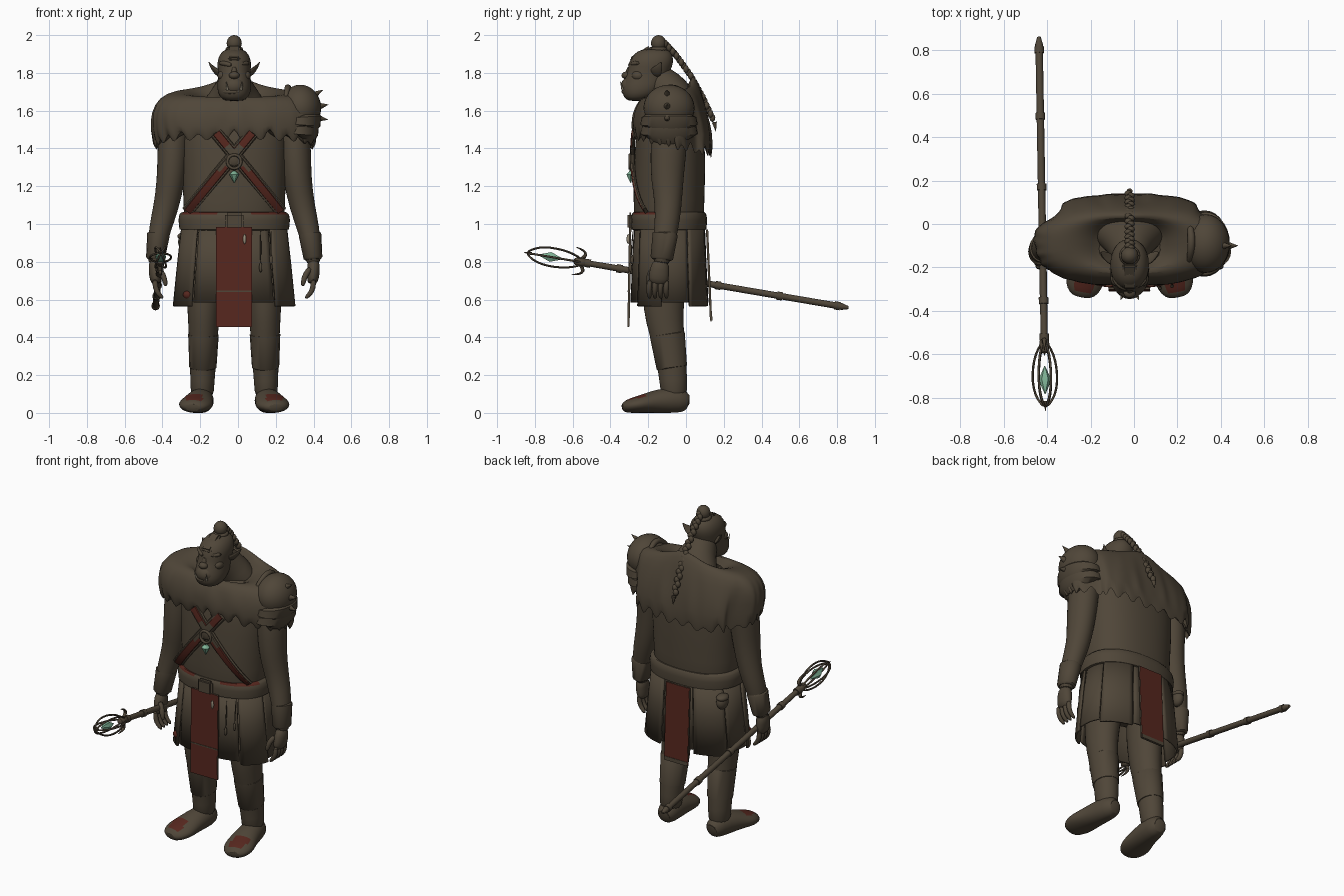
import bpy, bmesh, random
from math import sin, cos, pi, radians, exp
from mathutils import Vector, Matrix

if "Cube" in bpy.data.objects:
    bpy.data.objects.remove(bpy.data.objects["Cube"])
random.seed(4)
MID = -0.02  # the body's centre line


def material(name, *rgb):
    m = bpy.data.materials.new(name)
    m.use_nodes = True
    m.diffuse_color = (*rgb, 1)
    m.node_tree.nodes["Principled BSDF"].inputs["Base Color"].default_value = (*rgb, 1)
    return m


BROWN = material("dark brown", .079, .061, .04)
RED = material("dull red", .093, .02, .013)
GREEN = material("pale green crystal", .21, .44, .3)
BONE = material("bone", .3, .26, .19)


def finish(name, bm, mat, subdiv=0):
    bmesh.ops.recalc_face_normals(bm, faces=bm.faces)
    mesh = bpy.data.meshes.new(name)
    bm.to_mesh(mesh)
    bm.free()
    mesh.materials.append(mat)
    mesh.shade_smooth()
    mesh.set_sharp_from_angle(angle=radians(45))
    ob = bpy.data.objects.new(name, mesh)
    bpy.context.collection.objects.link(ob)
    if subdiv:
        ob.modifiers.new("smooth", "SUBSURF").levels = subdiv
        ob.modifiers["smooth"].render_levels = subdiv
    return ob


def oval(angle, rx, ry, power=2):
    c, s = cos(angle), sin(angle)
    k = (abs(c) ** power + abs(s) ** power) ** (-1 / power)
    return rx * c * k, ry * s * k


def tube(name, points, mat=BROWN, n=16, power=2, flat=False, subdiv=1):
    """Skin oval rings (x, y, z, radius, radius) along a path."""
    bm = bmesh.new()
    pos = [Vector(p[:3]) for p in points]
    rings = []
    for i, p in enumerate(points):
        t = (pos[min(i + 1, len(pos) - 1)] - pos[max(i - 1, 0)]).normalized()
        if flat:
            t = Vector((0, 0, 1))
        ref = Vector((0, 1, 0)) if abs(t.x) > .8 else Vector((1, 0, 0))
        u = (ref - t * t.dot(ref)).normalized()
        v = t.cross(u)
        ring = []
        for j in range(n):
            a, b = oval(2 * pi * j / n, p[3], p[-1], power)
            ring.append(bm.verts.new(pos[i] + u * a + v * b))
        rings.append(ring)
    for low, high in zip(rings, rings[1:]):
        for j in range(n):
            k = (j + 1) % n
            bm.faces.new((low[j], low[k], high[k], high[j]))
    bm.faces.new(rings[0])
    bm.faces.new(rings[-1])
    return finish(name, bm, mat, subdiv)


def stack(name, rows, **kw):
    """Level rings on the centre line: (z, y, rx, ry)."""
    return tube(name, [(MID, y, z, rx, ry) for z, y, rx, ry in rows], flat=True, **kw)


def ball(name, at, size, mat=BROWN, seg=20):
    bm = bmesh.new()
    bmesh.ops.create_uvsphere(bm, u_segments=seg, v_segments=seg // 2 + 2, radius=1)
    bm.transform(Matrix.Translation(at) @ Matrix.Diagonal((*size, 1)))
    return finish(name, bm, mat)


def box(name, at, size, mat=BROWN, tilt=0, bevel=.004):
    bm = bmesh.new()
    bmesh.ops.create_cube(bm, size=1)
    bm.transform(Matrix.Translation(at) @ Matrix.Rotation(tilt, 4, "X") @ Matrix.Diagonal((*size, 1)))
    bmesh.ops.bevel(bm, geom=bm.edges[:], offset=bevel, segments=2, affect="EDGES")
    return finish(name, bm, mat)


def spike(name, base, tip, r, mat=BROWN):
    return tube(name, [(*base, r), (*tip, .001)], mat, n=10, subdiv=0)


def paint(ob, mat, rule):
    ob.data.materials.append(mat)
    for f in ob.data.polygons:
        if rule(f.center, f.normal):
            f.material_index = 1


def ring(name, at, major, minor, axis):
    bpy.ops.mesh.primitive_torus_add(location=at, major_radius=major, minor_radius=minor,
                                     major_segments=28, minor_segments=8)
    ob = bpy.context.object
    ob.name = name
    ob.rotation_euler = Vector(axis).to_track_quat("Z", "Y").to_euler()
    ob.data.materials.append(BROWN)
    ob.data.shade_smooth()


# Trunk, hips and neck
stack("torso", [(.95, -.09, .26, .18), (1.06, -.09, .268, .186), (1.2, -.09, .272, .19),
                (1.35, -.085, .28, .188), (1.5, -.085, .28, .18), (1.6, -.08, .24, .15),
                (1.66, -.07, .13, .11)], n=32, power=2.3)
stack("hips", [(.74, -.09, .2, .13), (.8, -.09, .24, .16), (1, -.09, .26, .18)], n=24)
tube("neck", [(MID, -.03, 1.6, .19, .11), (MID, -.06, 1.67, .15, .11), (MID, -.11, 1.73, .1, .1),
              (MID, -.17, 1.78, .075, .085), (MID, -.19, 1.82, .05, .05)])

# Fur mantle: ragged hem, narrow hump at the nape, squared back
SEG = 84
mantle = stack("fur_mantle", [(1.62, -.1, .12, .08), (1.67, -.095, .17, .1), (1.7, -.09, .24, .12),
                              (1.7, -.09, .32, .135), (1.67, -.087, .4, .165), (1.59, -.085, .44, .195),
                              (1.5, -.072, .44, .213), (1.385, -.068, .42, .21), (1.52, -.07, .36, .17)],
               n=SEG, power=2.6)
tilts = [.15, .2, .2, .2, .1, 0, -.1, -.3, 0]
humps = [.02, .05, .06, .05, .03, 0, 0, 0, 0]
for i, v in enumerate(mantle.data.vertices):
    row, col = divmod(i, SEG)
    d = v.co.x - MID
    v.co.z += tilts[row] * (v.co.y + .08)
    v.co.z += humps[row] * max(0, (v.co.y + .1) / .13) * exp(-(d / .13) ** 2)
    limit = max(.31, .44 - max(0, v.co.y + .02) * 1.7)
    v.co.x = MID + max(-limit, min(limit, d))
    if row == 7:
        v.co.z += random.uniform(-.05, -.03) if col % 3 else random.uniform(.02, .1)
    elif row > 4:
        out = Vector((d, v.co.y + .07, 0)).normalized()
        v.co += out * random.uniform(-.009, .009)

# Head
stack("head", [(1.65, -.265, .045, .04), (1.67, -.25, .078, .08), (1.715, -.23, .093, .115),
               (1.77, -.21, .086, .115), (1.81, -.195, .086, .112), (1.855, -.185, .092, .12),
               (1.9, -.175, .078, .105), (1.93, -.165, .045, .065)], n=24, power=2.2)
ball("muzzle", (MID, -.295, 1.73), (.058, .05, .05))
ball("nose", (MID, -.317, 1.787), (.028, .024, .02))
tube("nose_bridge", [(MID, -.31, 1.78, .02), (MID, -.295, 1.84, .013)])
tube("lower_lip", [(MID + x, y, 1.7, .012) for x, y in [(-.06, -.3), (-.03, -.332), (.03, -.332), (.06, -.3)]])
box("hair_stripe", (MID, -.238, 1.9), (.068, .13, .03), tilt=radians(32), bevel=.01)
ball("topknot", (MID, -.145, 1.957), (.04, .04, .043))
ring("topknot_band", (MID, -.145, 1.925), .035, .012, (0, 0, 1))
for s, side in (1, "left"), (-1, "right"):
    X = lambda d: MID + s * d
    tube(side + "_brow", [(X(.008), -.3, 1.838, .012), (X(.045), -.288, 1.85, .015),
                          (X(.08), -.245, 1.852, .01)])
    ball(side + "_eye", (X(.04), -.282, 1.828), (.013, .01, .008))
    ball(side + "_cheek", (X(.058), -.252, 1.785), (.03, .035, .028))
    spike(side + "_tusk", (X(.036), -.335, 1.71), (X(.042), -.348, 1.755), .007, BONE)
    tube(side + "_ear", [(X(.07), -.17, 1.79, .012, .03), (X(.1), -.155, 1.81, .012, .032),
                         (X(.122), -.14, 1.835, .007, .016), (X(.136), -.13, 1.86, .002, .002)])

# Braid down the back
path = [Vector((MID, y, z)) for y, z in [(-.11, 1.955), (-.05, 1.89), (.025, 1.785), (.09, 1.67), (.15, 1.54)]]
for i in range(24):
    k, f = divmod(i / 6, 1)
    p = path[int(k)].lerp(path[int(k) + 1], f)
    ball("braid_knot", p + Vector((.006 * (-1) ** i, 0, 0)), (.018, .015, .021), seg=12)
spike("braid_end", path[-1], path[-1] + Vector((0, .008, -.05)), .014)

# Arms, hands, legs and boots on both sides
for s, side in (1, "left"), (-1, "right"):
    X = lambda d: MID + s * d
    tube(side + "_arm", [(X(d), y, z, a, b) for d, y, z, a, b in [
        (.29, -.08, 1.6, .06, .07), (.32, -.085, 1.5, .085, .1), (.325, -.095, 1.36, .084, .096),
        (.335, -.1, 1.23, .076, .088), (.36, -.092, 1.09, .068, .07), (.395, -.105, .97, .06, .066),
        (.415, -.125, .85, .045, .053), (.42, -.13, .78, .04, .045)]])
    tube(side + "_bracer", [(X(d), y, z, a, b) for d, y, z, a, b in [
        (.4, -.11, .95, .05, .06), (.401, -.11, .945, .06, .067), (.417, -.128, .82, .05, .06),
        (.418, -.129, .81, .04, .05)]], subdiv=0)
    tube(side + "_palm", [(X(.42), -.13, .81, .034, .042), (X(.42), -.14, .76, .034, .052),
                          (X(.417), -.145, .71, .033, .056), (X(.41), -.148, .68, .022, .045)])
    for i in range(4):
        y = -.192 + .03 * i
        tube(side + "_finger", [(X(.42), y, .71, .016), (X(.418), y - .003, .66, .015),
                                (X(.402), y - .004, .63, .014), (X(.375), y, .605, .009)], n=10)
    tube(side + "_thumb", [(X(.405), -.17, .77, .016), (X(.375), -.195, .73, .017),
                           (X(.365), -.2, .69, .014), (X(.362), -.2, .67, .008)], n=10)
    tube(side + "_leg", [(X(d), y, z, a, b) for d, y, z, a, b in [
        (.15, -.1, .9, .11, .13), (.155, -.115, .7, .1, .12), (.162, -.12, .54, .088, .108),
        (.163, -.105, .44, .08, .095), (.165, -.08, .3, .074, .082), (.168, -.066, .17, .064, .074),
        (.17, -.062, .06, .064, .072)]])
    tube(side + "_boot_cuff", [(X(.163), -.1, .42, .074, .085), (X(.163), -.099, .415, .081, .093),
                               (X(.166), -.075, .24, .072, .081), (X(.166), -.074, .235, .062, .072)], subdiv=0)
    foot = tube(side + "_foot", [(X(d), y, z, a, b) for d, y, z, a, b in [
        (.165, .02, .05, .04, .04), (.168, -.03, .07, .065, .072), (.185, -.15, .062, .074, .064),
        (.197, -.22, .05, .087, .05), (.207, -.26, .043, .09, .044), (.216, -.31, .035, .074, .036),
        (.222, -.338, .026, .04, .02)]], n=32)
    for v in foot.data.vertices:
        v.co.z = max(v.co.z, 0)
    paint(foot, RED, lambda c, n: n.z > .3 and -.31 < c.y < -.21 and abs(c.x - X(.212)) < .045)

# Spiked pauldron on the left shoulder
ball("pauldron_dome", (.33, -.09, 1.615), (.11, .135, .122), seg=28)
for i in range(2):
    x, z = .325 - .012 * i, 1.57 - .05 * i
    tube("pauldron_plate", [(x, -.09, z, .09, .12), (x + .003, -.09, z - .005, .113, .145),
                            (x + .003, -.09, z - .045, .108, .152), (x, -.09, z - .05, .09, .12)],
         n=28, subdiv=0)
tube("pauldron_crest", [(.25, -.18, 1.66, .012), (.262, -.13, 1.715, .016), (.265, -.08, 1.727, .018),
                        (.262, -.03, 1.715, .016), (.25, .02, 1.66, .012)])
for x, base, end, tip in ((.38, 1.67, .45, 1.71), (.41, 1.62, .478, 1.632), (.4, 1.565, .476, 1.552)):
    spike("pauldron_spike", (x, -.1, base), (end, -.1, tip), .028)

# Crossed chest straps, red inlays broken by the ring
for s in (1, -1):
    for label, wide, lift, mat in (("strap", .034, .192, BROWN), ("strap_inlay", .022, .199, RED)):
        pts = []
        for i in range(13):
            d = .095 - .0285 * i
            y = -.088 - lift * (1 - (abs(d) / .3) ** 2.3) ** (1 / 2.3)
            pts.append((MID + s * d, y, 1.482 - .0345 * i, wide, .009))
        strap = tube(label, pts, mat, n=8, power=4, subdiv=0)
        paint(strap, BROWN, lambda c, n: abs(c.z - 1.35) < .055)
ring("chest_ring", (MID, -.297, 1.33), .036, .008, (0, 1, 0))
ball("chest_stud", (MID, -.285, 1.345), (.034, .014, .04))
tube("pendant_cord", [(MID, -.295, 1.3, .004), (MID, -.295, 1.27, .004)], n=8)
tube("pendant_crystal", [(MID, -.293, 1.28, .008), (MID, -.293, 1.262, .026), (MID, -.293, 1.218, .002)],
     GREEN, n=6, subdiv=0)

# Belt and buckle
belt = stack("belt", [(.965, -.09, .27, .185), (.972, -.09, .29, .198), (1.02, -.09, .295, .202),
                      (1.05, -.09, .29, .198), (1.062, -.09, .278, .19), (1.064, -.09, .25, .17)],
             n=40, power=2.3, subdiv=0)
paint(belt, RED, lambda c, n: c.z > 1.052 and c.y < -.15 and abs(c.x - MID) > .07)
box("buckle", (MID, -.295, 1.015), (.1, .03, .09), bevel=.012)

# Skirt panels hung round the hips
for k in range(9):
    bm = bmesh.new()
    start = radians(-90 + 20 + 40 * (k - .5))
    grid = []
    for z, rx, ry in ((1, .275, .188), (.8, .298, .196), (.585 - .02 * (k % 2), .322, .207)):
        grow = .006 * (k % 2)
        row = []
        for j in range(9):
            a, b = oval(start + radians(4.8 * j), rx + grow, ry + grow, 2.3)
            row.append(bm.verts.new((MID + a, -.088 + b, z)))
        grid.append(row)
    for low, high in zip(grid, grid[1:]):
        for j in range(8):
            bm.faces.new((low[j], low[j + 1], high[j + 1], high[j]))
    finish("skirt_panel", bm, BROWN).modifiers.new("thickness", "SOLIDIFY").thickness = .012

# Loincloths with red outer faces, pouch and hanging charms
front_cloth = box("front_loincloth", (MID - .002, -.3, .72), (.19, .012, .53), tilt=radians(-1), bevel=.002)
paint(front_cloth, RED, lambda c, n: n.y < -.5)
box("front_loincloth_fold", (MID, -.307, .645), (.19, .006, .008), bevel=.001)
back_cloth = box("back_loincloth", (-.025, .122, .73), (.165, .012, .48), tilt=radians(2.5), bevel=.002)
paint(back_cloth, RED, lambda c, n: n.y > .5)
box("back_loincloth_trim", (-.025, .133, .5), (.168, .014, .03))
ball("skirt_patch", (-.265, -.228, .625), (.026, .02, .022), RED)
ball("hip_pouch", (-.285, .045, .905), (.032, .042, .045))
ball("pouch_flap", (-.287, .045, .935), (.034, .044, .02))
for x, y, drop, mat in ((.035, -.306, .92, BONE), (.12, -.295, .77, BROWN), (.175, -.285, .81, BROWN)):
    tube("charm_cord", [(x, y + .015, .98, .004), (x, y, drop, .004)], n=8)
    ball("charm", (x, y, drop), (.009, .009, .026), mat, seg=10)

# Staff with caged crystal
tail, tip = Vector((-.437, .86, .557)), Vector((-.407, -.86, .85))
axis = (tip - tail).normalized()
side_dir = axis.cross(Vector((0, 0, 1))).normalized()
up_dir = side_dir.cross(axis)


def on_staff(dist, r=0, angle=0):
    return tail + axis * dist + (side_dir * cos(angle) + up_dir * sin(angle)) * r


tube("staff_shaft", [(*on_staff(d), r) for d, r in ((0, .008), (.035, .018), (.06, .017), (1.2, .017), (1.47, .015))],
     subdiv=0)
for d in (.06, .37, .7, 1.23, 1.4):
    tube("staff_band", [(*on_staff(d - .015), .022), (*on_staff(d + .015), .022)], subdiv=0)
tube("staff_collar", [(*on_staff(d), r) for d, r in ((1.4, .02), (1.44, .027), (1.48, .018))])
for k in range(6):
    a = k * pi / 3
    tube("cage_wire", [(*on_staff(d, r, a), .006) for d, r in (
        (1.43, .015), (1.48, .042), (1.54, .055), (1.61, .058), (1.67, .046), (1.71, .022), (1.725, .003))], n=8)
for a in (pi / 2, -pi / 2):
    tube("staff_claw", [(*on_staff(d, r, a), w) for d, r, w in (
        (1.44, .012, .013), (1.41, .045, .012), (1.435, .066, .008), (1.48, .075, .001))], n=8)
spike("staff_point", on_staff(1.7), on_staff(1.744), .009)
tube("staff_crystal", [(*on_staff(d), r) for d, r in ((1.535, .002), (1.6, .03), (1.665, .002))],
     GREEN, n=6, subdiv=0)
